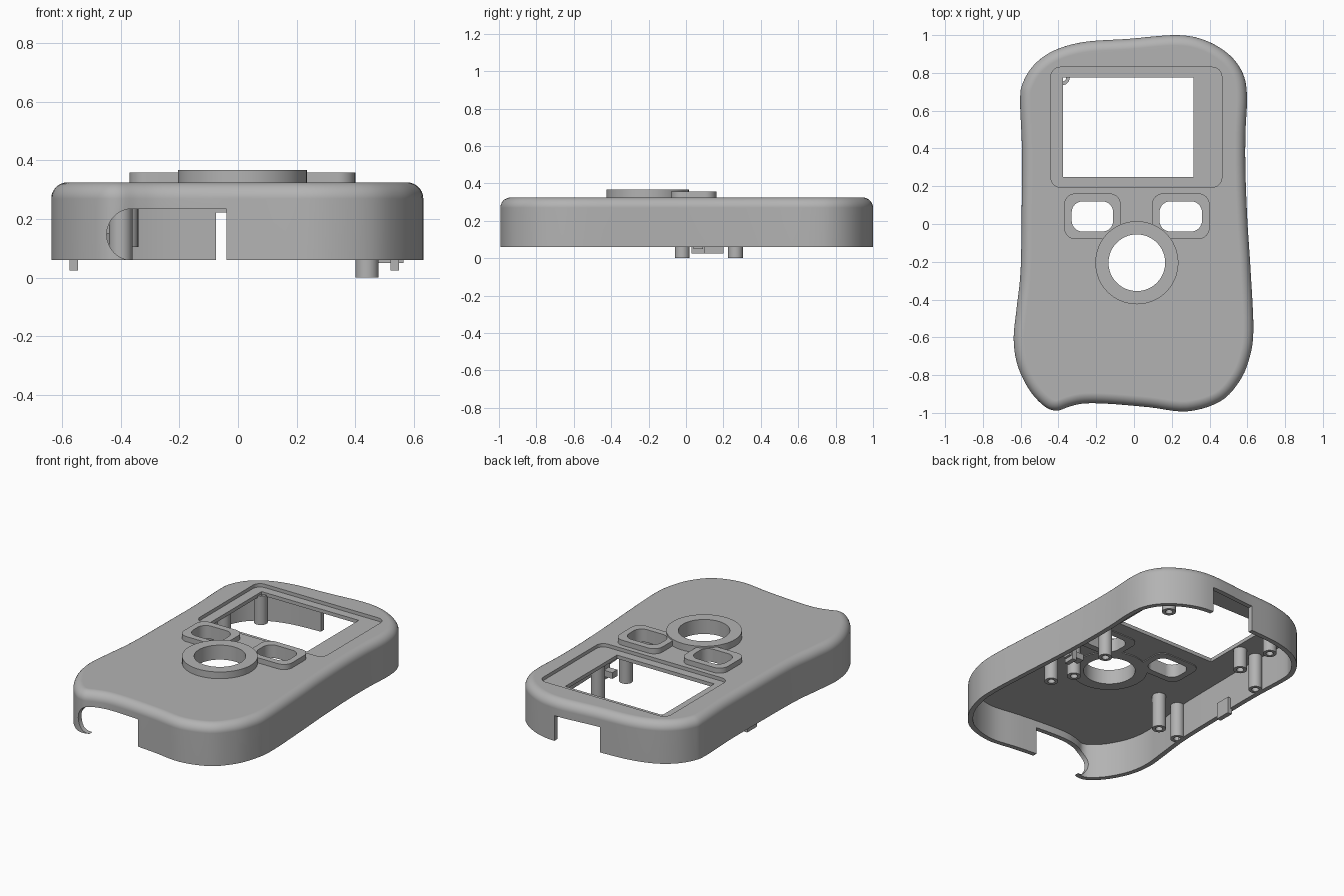
import bpy, bmesh, math
from mathutils import Vector

cube = bpy.data.objects.get("Cube")
if cube:
    bpy.data.objects.remove(cube, do_unlink=True)

grey = bpy.data.materials.new("matte grey")
grey.use_nodes = True
tone = (0.45, 0.45, 0.45, 1)
grey.diffuse_color = tone
grey.node_tree.nodes["Principled BSDF"].inputs["Base Color"].default_value = tone

RIM, CEILING, TOP = 0.06, 0.28, 0.325
FILLET, WALL = 0.055, 0.03


def finish(name, bm):
    bmesh.ops.recalc_face_normals(bm, faces=bm.faces)
    mesh = bpy.data.meshes.new(name)
    bm.to_mesh(mesh)
    bm.free()
    mesh.materials.append(grey)
    obj = bpy.data.objects.new(name, mesh)
    bpy.context.collection.objects.link(obj)
    return obj


def loft(name, rings, closed=False):
    """Skin a stack of loops; cap the ends, or join last to first."""
    bm = bmesh.new()
    loops = [[bm.verts.new(p) for p in ring] for ring in rings]
    pairs = list(zip(loops, loops[1:]))
    if closed:
        pairs.append((loops[-1], loops[0]))
    else:
        bm.faces.new(loops[0])
        bm.faces.new(loops[-1])
    n = len(loops[0])
    for a, b in pairs:
        for i in range(n):
            j = (i + 1) % n
            bm.faces.new((a[i], a[j], b[j], b[i]))
    return finish(name, bm)


def at(loop, z):
    return [(p[0], p[1], z) for p in loop]


def prism(name, loop, low, high):
    return loft(name, [at(loop, low), at(loop, high)])


def frame(name, outer, inner, low, high):
    return loft(name, [at(outer, low), at(outer, high), at(inner, high), at(inner, low)], True)


def circle(x, y, r, n=64):
    return [(x + r * math.cos(math.tau * i / n), y + r * math.sin(math.tau * i / n)) for i in range(n)]


def rounded(x0, x1, y0, y1, r, n=8):
    corners = ((x1 - r, y1 - r), (x0 + r, y1 - r), (x0 + r, y0 + r), (x1 - r, y0 + r))
    return [(cx + r * math.cos(math.pi / 2 * (k + i / n)), cy + r * math.sin(math.pi / 2 * (k + i / n)))
            for k, (cx, cy) in enumerate(corners) for i in range(n + 1)]


def box(name, x0, x1, y0, y1, z0, z1):
    return prism(name, [(x0, y0), (x1, y0), (x1, y1), (x0, y1)], z0, z1)


def smooth_closed(points, steps):
    """Closed Catmull-Rom curve through the points."""
    pts, out = [Vector(p) for p in points], []
    n = len(pts)
    for i in range(n):
        a, b, c, d = (pts[(i + k) % n] for k in (-1, 0, 1, 2))
        for s in range(steps):
            t = s / steps
            out.append(0.5 * (2 * b + (c - a) * t + (2 * a - 5 * b + 4 * c - d) * t ** 2
                              + (3 * b - a - 3 * c + d) * t ** 3))
    return out


def inset(loop, dist):
    """Move a clockwise loop inward."""
    out = []
    for i, p in enumerate(loop):
        d = (loop[(i + 1) % len(loop)] - loop[i - 1]).normalized()
        out.append(p + Vector((d.y, -d.x)) * dist)
    return out


def cut(target, cutter):
    mod = target.modifiers.new("cut", "BOOLEAN")
    mod.operation, mod.solver, mod.object = "DIFFERENCE", "EXACT", cutter
    bpy.context.view_layer.objects.active = target
    bpy.ops.object.modifier_apply(modifier=mod.name)
    bpy.data.objects.remove(cutter, do_unlink=True)


# Body outline, clockwise from the back edge
outline = smooth_closed([
    (.22, 1), (.37, .975), (.5, .9), (.575, .8), (.598, .68), (.59, .48), (.59, .28),
    (.6, .02), (.617, -.24), (.632, -.56), (.611, -.71), (.558, -.833), (.455, -.94),
    (.28, -.992), (.08, -.97), (-.13, -.952), (-.262, -.95), (-.34, -.966), (-.41, -.988),
    (-.474, -.965), (-.553, -.88), (-.616, -.75), (-.637, -.61), (-.622, -.45), (-.6, -.24),
    (-.594, .13), (-.593, .4), (-.603, .66), (-.585, .755), (-.525, .847), (-.42, .92),
    (-.262, .964), (-.03, .98)], 5)

# Hollow shell: inner ceiling, inner wall, rim, outer wall, rounded top edge
inner = inset(outline, WALL)
rings = [at(inner, CEILING), at(inner, RIM), at(outline, RIM)]
for i in range(8):
    a = math.pi / 2 * i / 7
    rings.append(at(inset(outline, FILLET * (1 - math.cos(a))), TOP - FILLET * (1 - math.sin(a))))
shell = loft("shell", rings)

# Screen recess and openings
buttons = {"right": (-.37, -.07), "left": (.095, .4)}
dial_x, dial_y = .015, -.205
cut(shell, prism("recess_cutter", rounded(-.44, .465, .195, .83, .05), TOP - .022, 1))
cut(shell, box("screen_cutter", -.375, .315, .25, .775, .1, 1))
cut(shell, prism("dial_cutter", circle(dial_x, dial_y, .151), .1, 1))
for x0, x1 in buttons.values():
    cut(shell, prism("button_cutter", rounded(x0 + .038, x1 - .038, -.042, .122, .06), .1, 1))

# Front opening with a round end, and square notch in the back wall
arc = [(-.36 - .088 * math.sin(math.pi * i / 16), .147 + .088 * math.cos(math.pi * i / 16)) for i in range(17)]
profile = arc + [(-.36, 0), (-.04, 0), (-.04, .235)]
cut(shell, loft("front_cutter", [[(x, y, z) for x, z in profile] for y in (-1.2, -.85)]))
cut(shell, box("back_cutter", -.075, .235, .88, 1.2, 0, .222))

# Raised frames around the buttons and the dial
parts = [shell]
for side, (x0, x1) in buttons.items():
    parts.append(frame(side + "_button_frame", rounded(x0, x1, -.08, .162, .06),
                       rounded(x0 + .04, x1 - .04, -.04, .12, .058), CEILING - .005, .358))
parts.append(frame("dial_ring", circle(dial_x, dial_y, .22), circle(dial_x, dial_y, .15), CEILING - .005, .368))

# Hollow screw posts under the ceiling: x, y, lower end
posts = [(.44, -.02, 0), (.44, .265, 0), (.435, -.23, RIM), (.38, .77, .105), (-.38, .775, .105),
         (-.42, .46, .15), (-.535, .46, RIM), (-.4, -.25, RIM), (-.555, -.27, RIM)]
for i, (x, y, low) in enumerate(posts):
    parts.append(frame(f"post_{i + 1}", circle(x, y, .04, 24), circle(x, y, .021, 24), low, CEILING + .01))

# Snap clips and the bracket beside the left posts
parts.append(box("right_clip", -.575, -.545, .1, .2, .025, .13))
parts.append(box("left_clip", .52, .55, .03, .1, .025, .13))
parts.append(box("clip_bracket", .46, .565, .04, .09, .05, .09))

for obj in parts:
    bpy.ops.object.select_all(action="DESELECT")
    obj.select_set(True)
    bpy.context.view_layer.objects.active = obj
    bpy.ops.object.shade_smooth_by_angle(angle=math.radians(28))
    weighted = obj.modifiers.new("even_shading", "WEIGHTED_NORMAL")
    weighted.keep_sharp = True
